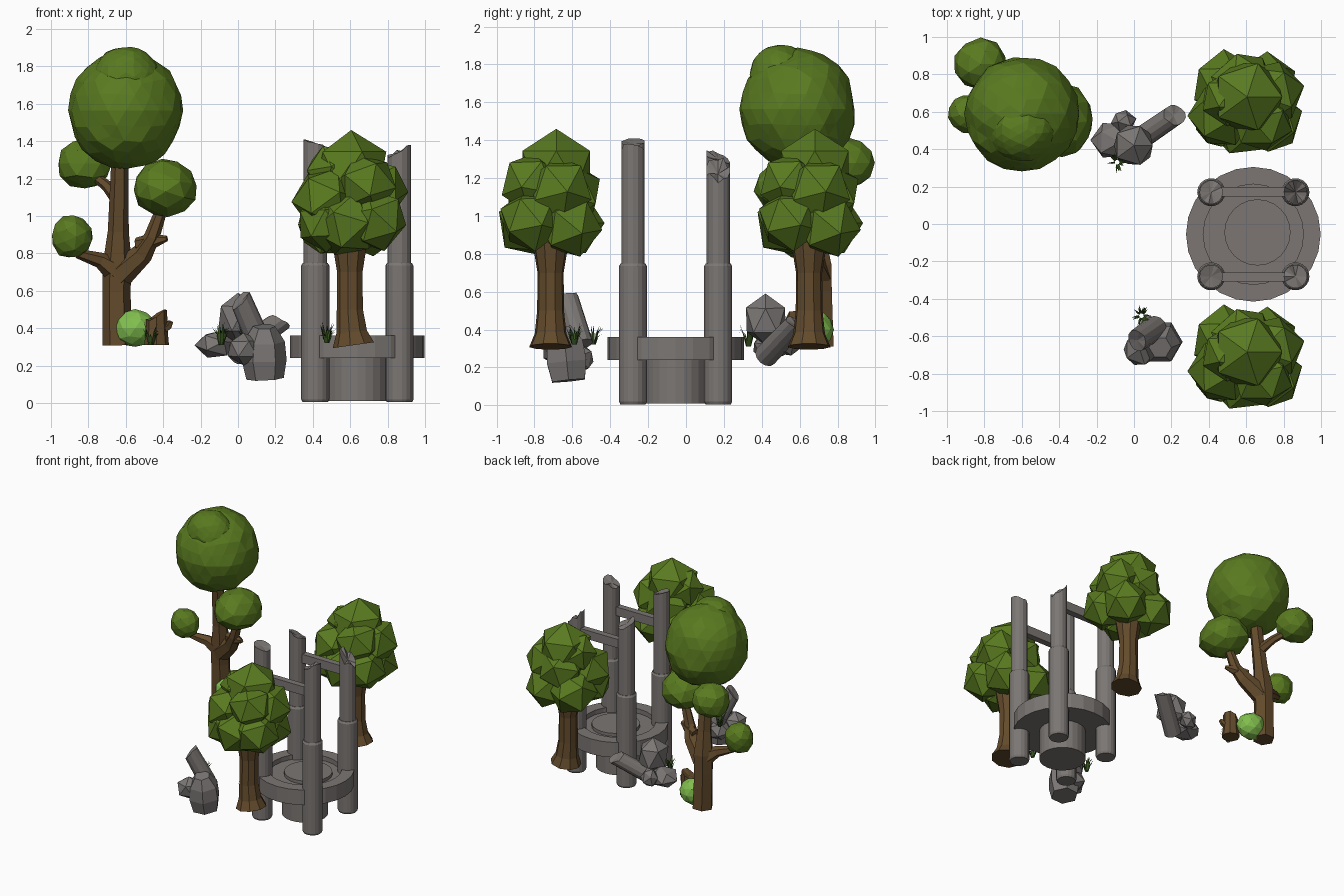
import bpy, bmesh, math, random
from mathutils import Vector, Matrix

if bpy.data.objects.get("Cube"):
    bpy.data.objects.remove(bpy.data.objects["Cube"])
rng = random.Random(4)


def material(name, r, g, b):
    m = bpy.data.materials.new(name)
    m.use_nodes = True
    m.diffuse_color = (r, g, b, 1)
    m.node_tree.nodes["Principled BSDF"].inputs["Base Color"].default_value = (r, g, b, 1)
    return m


LEAF = material("leaf green", .1, .195, .014)
BUSH = material("light green", .22, .52, .075)
GRASS = material("grass green", .035, .08, .012)
BARK = material("bark brown", .125, .07, .025)
STONE = material("stone grey", .2, .183, .174)
ROCK = material("rock grey", .195, .182, .176)


def finish(name, bm, mat):
    bmesh.ops.recalc_face_normals(bm, faces=bm.faces)
    me = bpy.data.meshes.new(name)
    bm.to_mesh(me)
    bm.free()
    me.materials.append(mat)
    ob = bpy.data.objects.new(name, me)
    bpy.context.collection.objects.link(ob)
    return ob


def loft(bm, points, radii, sides, jag=0, low=0):
    """Closed tube through points; jag breaks the last end, slanting down towards angle low."""
    pts = [Vector(p) for p in points]
    rings = []
    for i, p in enumerate(pts):
        d = (pts[min(i + 1, len(pts) - 1)] - pts[max(i - 1, 0)]).normalized()
        u = d.cross(Vector((0, 1, 0)) if abs(d.y) < .9 else Vector((1, 0, 0))).normalized()
        v = d.cross(u)
        ring = []
        for k in range(sides):
            a = math.tau * k / sides
            q = p + (u * math.cos(a) + v * math.sin(a)) * radii[i]
            if i == len(pts) - 1 and jag:
                q -= d * jag * (.5 + .5 * math.cos(a - low) + rng.uniform(-.2, .2))
            ring.append(bm.verts.new(q))
        rings.append(ring)
    for a, b in zip(rings, rings[1:]):
        for k in range(sides):
            n = (k + 1) % sides
            bm.faces.new((a[k], a[n], b[n], b[k]))
    bm.faces.new(rings[0])
    if jag:
        c = bm.verts.new(pts[-1] - d * jag * .65)
        for k in range(sides):
            bm.faces.new((rings[-1][k], rings[-1][(k + 1) % sides], c))
    else:
        bm.faces.new(rings[-1])


def tube(name, points, radii, sides, mat, jag=0, low=0):
    bm = bmesh.new()
    loft(bm, points, radii, sides, jag, low)
    return finish(name, bm, mat)


def blobs(name, items, detail, mat, rough=0):
    """Faceted balls given as (centre, radii), each turned a little differently."""
    bm = bmesh.new()
    for i, (center, size) in enumerate(items):
        made = bmesh.ops.create_icosphere(bm, subdivisions=detail, radius=1)["verts"]
        rot = Matrix.Rotation(i * 1.3, 3, 'Z') @ Matrix.Rotation(i * .4, 3, 'X')
        for v in made:
            p = rot @ v.co * (1 + rng.uniform(-rough, rough))
            v.co = Vector(center) + Vector([p[k] * size[k] for k in range(3)])
    return finish(name, bm, mat)


# Round platform: lathed ring, recessed floor and pedestal, with a raised disc
CX, CY = .638, -.055
profile = [(.17, .01), (.17, .24), (.36, .24), (.36, .362), (.268, .362), (.268, .325)]
bm = bmesh.new()
N = 24
rings = [[bm.verts.new((CX + r * math.cos(math.tau * k / N), CY + r * math.sin(math.tau * k / N), z))
          for k in range(N)] for r, z in profile]
for a, b in zip(rings, rings[1:]):
    for k in range(N):
        n = (k + 1) % N
        bm.faces.new((a[k], a[n], b[n], b[k]))
bm.faces.new(rings[0])
bm.faces.new(rings[-1])
finish("round_platform", bm, STONE)
tube("raised_disc", [(CX + .022, CY + .01, z) for z in (.3, .35)], [.177, .177], N, STONE)

# Four broken pillars, each with a wide lower drum and a thinner shaft
for name, x, y, top, jag, low in (("front_right", -1, -1, 1.405, .035, 3), ("front_left", 1, -1, 1.38, .06, 0),
                                  ("back_right", -1, 1, 1.34, .06, 4), ("back_left", 1, 1, 1.3, .12, math.pi)):
    px, py = CX + x * .225, CY + y * .225
    tube(name + "_pillar_base", [(px, py, z) for z in (.005, .02, .735, .75)],
         [.068, .075, .075, .066], 18, STONE)
    tube(name + "_pillar_shaft", [(px, py, .74), (px, py, top)], [.063, .063], 14, STONE, jag, low)

# Beams between the pillars
for name, side in (("front", -1), ("back", 1)):
    bm = bmesh.new()
    bmesh.ops.create_cube(bm, size=1, matrix=Matrix.Translation((CX, CY + side * .228, 1.135))
                          @ Matrix.Diagonal((.4, .05, .07, 1)))
    finish(name + "_beam", bm, STONE)

# Two matching round trees
crown = [((0, .03, 1.25), .21), ((-.14, -.07, 1.09), .18), ((.13, .05, 1.14), .18),
         ((.13, -.1, .98), .175), ((-.12, .1, .96), .185), ((-.02, .1, 1.12), .18),
         ((-.03, -.11, .96), .185), ((.1, .1, .95), .175), ((-.14, -.1, .96), .155),
         ((-.1, .02, 1.24), .15), ((.08, -.1, 1.17), .17)]
for name, y in (("front", -.715), ("back", .65)):
    tube(name + "_tree_trunk", [(.62, y, .31), (.61, y, .38), (.6, y, .5), (.6, y, .7), (.6, y, .88)],
         [.115, .085, .072, .07, .1], 9, BARK)
    blobs(name + "_tree_crown", [((.605 + c[0], y + c[1], c[2]), (r, r, r)) for c, r in crown], 1, LEAF)

# Tall branching tree
bm = bmesh.new()
for pts, rad in (
        ([(-.645, .71, .31), (-.65, .705, .6), (-.645, .7, .74), (-.64, .68, .92), (-.63, .63, 1.35)],
         [.08, .075, .078, .056, .045]),
        ([(-.64, .7, .7), (-.74, .66, .765), (-.86, .61, .8)], [.075, .042, .025]),
        ([(-.64, .7, .68), (-.51, .65, .8), (-.46, .61, .89), (-.4, .59, 1.06)], [.075, .058, .042, .03]),
        ([(-.54, .65, .85), (-.46, .62, .865), (-.38, .59, .88)], [.035, .042, .015]),
        ([(-.635, .68, 1.08), (-.7, .75, 1.16), (-.8, .84, 1.24)], [.04, .03, .024])):
    loft(bm, pts, rad, 6)
finish("tall_tree_trunk", bm, BARK)
blobs("tall_tree_crown", [((-.6, .59, 1.565), (.305, .305, .315)), ((-.6, .5, 1.735), (.18, .165, .172))],
      3, LEAF, .03)
blobs("tall_tree_side_crowns", [((-.82, .855, 1.28), (.145, .14, .135)), ((-.39, .56, 1.15), (.175, .2, .155)),
                                ((-.89, .59, .89), (.112, .105, .118))], 2, LEAF, .05)

# Bush and tree stump with a twig
blobs("bush", [((-.55, .68, .4), (.115, .1, .1))], 2, BUSH, .04)
bm = bmesh.new()
loft(bm, [(-.435, .585, .31), (-.435, .585, .4), (-.435, .585, .505)], [.066, .058, .056], 8, .07)
loft(bm, [(-.42, .58, .38), (-.37, .57, .41), (-.36, .56, .435)], [.025, .02, .016], 5)
finish("stump", bm, BARK)

# Rock piles with a fallen pillar piece in each
blobs("back_rocks", [((0, .42, .45), (.115, .115, .14)), ((-.12, .45, .315), (.11, .11, .075)),
                     ((-.06, .55, .33), (.07, .06, .08))], 1, ROCK, .1)
blobs("front_rocks", [((.03, -.67, .29), (.1, .095, .09)), ((.1, -.57, .25), (.09, .09, .09))], 1, ROCK, .08)
tube("front_boulder", [(.145, -.62, .13), (.14, -.63, .23), (.14, -.64, .33), (.14, -.66, .41)],
     [.1, .12, .11, .06], 6, ROCK)
tube("back_fallen_pillar", [(-.02, .42, .26), (.235, .595, .445)], [.062, .058], 12, STONE, .05)
tube("front_fallen_pillar", [(.115, -.555, .32), (.005, -.63, .575)], [.066, .06], 12, STONE, .05)

# Grass tufts: bent tapering blades
for n, (x, y, z) in enumerate(((.04, -.49, .32), (.475, -.59, .32), (-.09, .33, .31), (-.465, .52, .31))):
    bm = bmesh.new()
    for k in range(18):
        a = rng.uniform(0, math.tau)
        out = Vector((math.cos(a), math.sin(a), 0))
        side = Vector((-out.y, out.x, 0)) * .005
        root = Vector((x, y, z)) + out * .012
        mid = root + out * .015 + Vector((0, 0, rng.uniform(.04, .075)))
        tip = mid + out * rng.uniform(.01, .035) + Vector((0, 0, rng.uniform(.01, .06)))
        r = [bm.verts.new(p) for p in (root - side, root + side, mid + side, mid - side, tip)]
        bm.faces.new(r[:4])
        bm.faces.new((r[3], r[2], r[4]))
    finish("grass_tuft_%d" % (n + 1), bm, GRASS)
